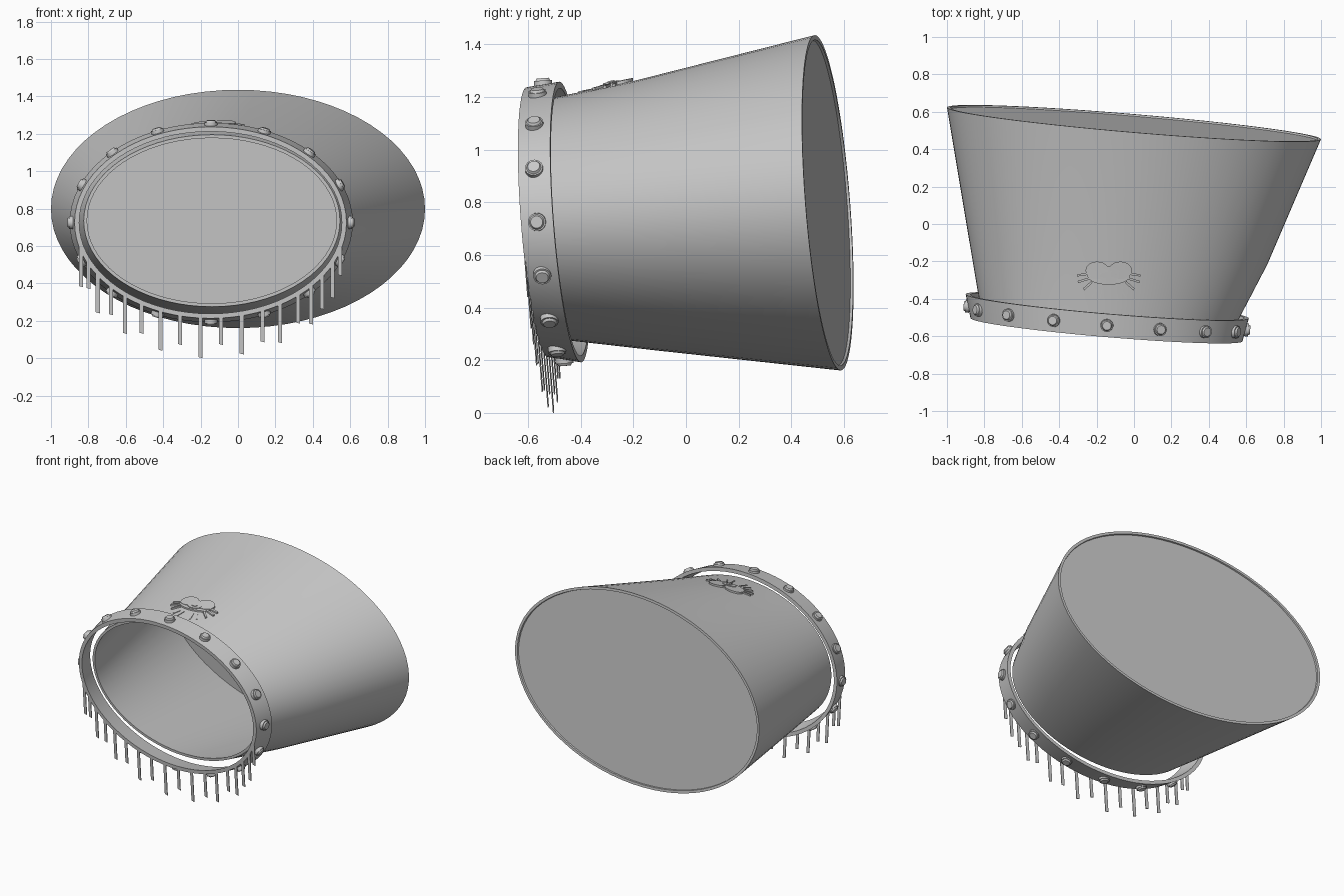
import bpy, bmesh, math
from mathutils import Vector, Matrix

if "Cube" in bpy.data.objects:
    bpy.data.objects.remove(bpy.data.objects["Cube"])

SX, SZ = 0.085, 0.077            # tilt shared by both openings and the band
AXIS = Vector((SX, 1, SZ)).normalized()

grey = bpy.data.materials.new("plain grey")
grey.diffuse_color = (0.58, 0.58, 0.58, 1)
grey.use_nodes = True
grey.node_tree.nodes["Principled BSDF"].inputs["Base Color"].default_value = grey.diffuse_color


def on_plane(k, x, z):
    return Vector((x, k - SX * x - SZ * z, z))


def ring_point(ring, a):
    k, cx, cz, rx, rz = ring
    return on_plane(k, cx + rx * math.sin(a), cz + rz * math.cos(a))


def finish(name, bm, smooth=True):
    bmesh.ops.recalc_face_normals(bm, faces=bm.faces)
    me = bpy.data.meshes.new(name)
    bm.to_mesh(me)
    bm.free()
    me.materials.append(grey)
    ob = bpy.data.objects.new(name, me)
    bpy.context.collection.objects.link(ob)
    if smooth:
        bpy.ops.object.select_all(action='DESELECT')
        ob.select_set(True)
        bpy.context.view_layer.objects.active = ob
        bpy.ops.object.shade_smooth_by_angle(angle=math.radians(35))
    return ob


def loft(name, rings, n=72):
    """Closed wall swept through a loop of tilted ellipses."""
    bm = bmesh.new()
    rows = [[bm.verts.new(ring_point(r, 2 * math.pi * i / n)) for i in range(n)]
            for r in rings]
    for j, row in enumerate(rows):
        nxt = rows[(j + 1) % len(rows)]
        for i in range(n):
            m = (i + 1) % n
            bm.faces.new((row[i], row[m], nxt[m], nxt[i]))
    return finish(name, bm)


def shrink(ring, d):
    return (*ring[:3], ring[3] - d, ring[4] - d)


# Flared tube with a wall
tube = [(-0.435, -0.14, 0.735, 0.685, 0.46),
        (-0.10, -0.085, 0.750, 0.797, 0.513),
        (0.60, 0.0, 0.798, 1.0, 0.637)]
loft("flared_tube", tube + [shrink(r, 0.018) for r in reversed(tube)])

# Disc closing the wide end
bm = bmesh.new()
disc = (0.59, 0.0, 0.798, 0.985, 0.622)
bm.faces.new([bm.verts.new(ring_point(disc, 2 * math.pi * i / 72)) for i in range(72)])
finish("end_disc", bm, False)

# Loose band around the narrow end
front = (-0.522, -0.147, 0.725, 0.727, 0.512)
back = (-0.396, -0.143, 0.725, 0.757, 0.533)
loft("band", [front, back, shrink(back, 0.025), shrink(front, 0.025)])

# Sixteen round studs on the band
bm = bmesh.new()
middle = tuple((a + b) / 2 for a, b in zip(front, back))
for i in range(16):
    a = i * math.pi / 8
    out = Vector((math.sin(a) / middle[3], 0, math.cos(a) / middle[4]))
    out = (out - AXIS * out.dot(AXIS)).normalized()
    turn = out.to_track_quat('Z', 'Y').to_matrix().to_4x4()
    place = Matrix.Translation(ring_point(middle, a)) @ turn
    bmesh.ops.create_cone(bm, cap_ends=True, segments=20, radius1=0.035, radius2=0.034,
                          depth=0.022, matrix=place @ Matrix.Translation((0, 0, 0.004)))
    bmesh.ops.create_cone(bm, cap_ends=True, segments=20, radius1=0.029, radius2=0.023,
                          depth=0.01, matrix=place @ Matrix.Translation((0, 0, 0.019)))
finish("studs", bm)

# Flat fringe strips hanging in the plane of the band's front edge
strips = [(-0.84, 0.38), (-0.80, 0.37), (-0.75, 0.24), (-0.68, 0.23), (-0.605, 0.13),
          (-0.515, 0.13), (-0.415, 0.04), (-0.31, 0.07), (-0.20, 0.0), (-0.09, 0.07),
          (0.02, 0.02), (0.13, 0.085), (0.225, 0.08), (0.32, 0.185), (0.39, 0.18),
          (0.45, 0.26), (0.505, 0.32), (0.545, 0.44)]
bm = bmesh.new()
for x, low in strips:
    u = min(abs(x - front[1]) / (front[3] - 0.008), 1)
    high = front[2] - (front[4] - 0.01) * math.sqrt(1 - u * u)
    corners = [(x - 0.011, low + 0.006), (x + 0.011, low), (x + 0.011, high), (x - 0.011, high)]
    face = bm.faces.new([bm.verts.new(on_plane(front[0], *c)) for c in corners])
    ext = bmesh.ops.extrude_face_region(bm, geom=[face])
    bmesh.ops.translate(bm, vec=(0, 0.004, 0),
                        verts=[v for v in ext["geom"] if isinstance(v, bmesh.types.BMVert)])
finish("fringe", bm, False)


def tube_top(x, y):
    """Height of the tube's upper side."""
    z = 1.24
    for _ in range(8):
        k = y + SX * x + SZ * z
        p, q = (tube[0], tube[1]) if k < tube[1][0] else (tube[1], tube[2])
        t = (k - p[0]) / (q[0] - p[0])
        _, cx, cz, rx, rz = [a + (b - a) * t for a, b in zip(p, q)]
        z = cz + rz * math.sqrt(max(0, 1 - ((x - cx) / rx) ** 2))
    return z


def patch(bm, pts, height):
    """Raised plate that follows the tube's upper side."""
    mx = sum(p[0] for p in pts) / len(pts)
    my = sum(p[1] for p in pts) / len(pts)
    mid = bm.verts.new((mx, my, tube_top(mx, my) + height))
    top = [bm.verts.new((x, y, tube_top(x, y) + height)) for x, y in pts]
    low = [bm.verts.new((x, y, tube_top(x, y) - 0.006)) for x, y in pts]
    for i in range(len(pts)):
        m = (i + 1) % len(pts)
        bm.faces.new((mid, top[i], top[m]))
        bm.faces.new((top[i], low[i], low[m], top[m]))


def oval(cx, cy, rx, ry, n=24):
    return [(cx + rx * math.cos(2 * math.pi * i / n), cy + ry * math.sin(2 * math.pi * i / n))
            for i in range(n)]


def bar(x0, y0, x1, y1, w=0.006):
    d = Vector((x1 - x0, y1 - y0)).normalized() * w
    return [(x0 - d.y, y0 + d.x), (x0 + d.y, y0 - d.x), (x1 + d.y, y1 - d.x), (x1 - d.y, y1 + d.x)]


# Eye-shaped ornament with side arms and short lashes
EX = -0.135
bm = bmesh.new()
patch(bm, oval(EX, -0.275, 0.115, 0.05), 0.010)
patch(bm, oval(EX, -0.285, 0.05, 0.03), 0.015)
patch(bm, oval(EX, -0.285, 0.022, 0.014), 0.019)
for s in (-1, 1):
    patch(bm, oval(EX + s * 0.062, -0.248, 0.062, 0.047), 0.012)
    for x0, y0, x1, y1 in [(0.10, -0.265, 0.17, -0.275), (0.10, -0.29, 0.165, -0.31),
                           (0.09, -0.31, 0.135, -0.35)]:
        patch(bm, bar(EX + s * x0, y0, EX + s * x1, y1), 0.010)
    for x0, x1, y1 in [(0.065, 0.09, -0.39), (0.035, 0.05, -0.41)]:
        patch(bm, bar(EX + s * x0, -0.35, EX + s * x1, y1, 0.004), 0.004)
finish("eye_ornament", bm)
